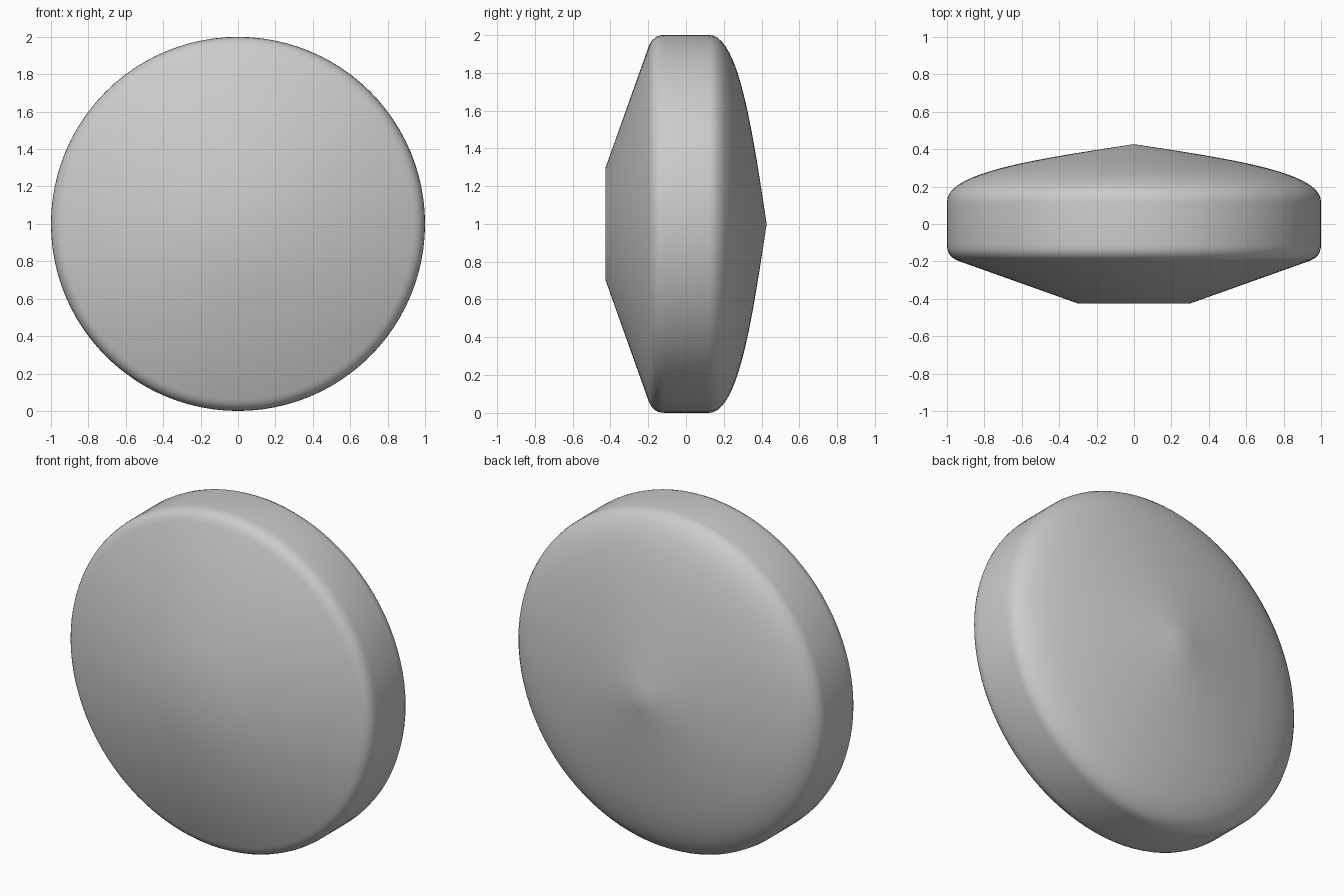
import bpy
import bmesh
from math import cos, sin, tau
from mathutils import Vector
from mathutils.geometry import interpolate_bezier

cube = bpy.data.objects.get("Cube")
if cube:
    bpy.data.objects.remove(cube, do_unlink=True)

SEGMENTS = 96


def bezier(points, count):
    return [tuple(p) for p in interpolate_bezier(*[Vector(p) for p in points], count)]


grey = bpy.data.materials.new("plain grey")
grey.use_nodes = True
grey.diffuse_color = (0.6, 0.6, 0.6, 1)
grey.node_tree.nodes["Principled BSDF"].inputs["Base Color"].default_value = grey.diffuse_color

# Profile as (radius, y): flat nose, cone, rounded shoulder, rim, domed back
profile = [(0.3, -0.425)]
profile += bezier([(0.94, -0.197), (0.98, -0.182), (1, -0.155), (1, -0.11)], 7)
profile += bezier([(1, 0.12), (1, 0.28), (0.5, 0.35), (0, 0.427)], 20)[:-1]

# Sweep the profile around the y axis
bm = bmesh.new()
rings = []
for radius, y in profile:
    rings.append([bm.verts.new((radius * cos(tau * i / SEGMENTS), y,
                                1 + radius * sin(tau * i / SEGMENTS)))
                  for i in range(SEGMENTS)])
for a, b in zip(rings, rings[1:]):
    for i in range(SEGMENTS):
        j = (i + 1) % SEGMENTS
        bm.faces.new((a[i], a[j], b[j], b[i]))

# Flat front cap and pointed back tip
bm.faces.new(rings[0])
tip = bm.verts.new((0, 0.427, 1))
for i in range(SEGMENTS):
    bm.faces.new((rings[-1][i], rings[-1][(i + 1) % SEGMENTS], tip))

bmesh.ops.recalc_face_normals(bm, faces=bm.faces[:])
for face in bm.faces:
    face.smooth = True
mesh = bpy.data.meshes.new("disc_body")
bm.to_mesh(mesh)
bm.free()
mesh.materials.append(grey)
disc = bpy.data.objects.new("disc_body", mesh)
bpy.context.collection.objects.link(disc)
